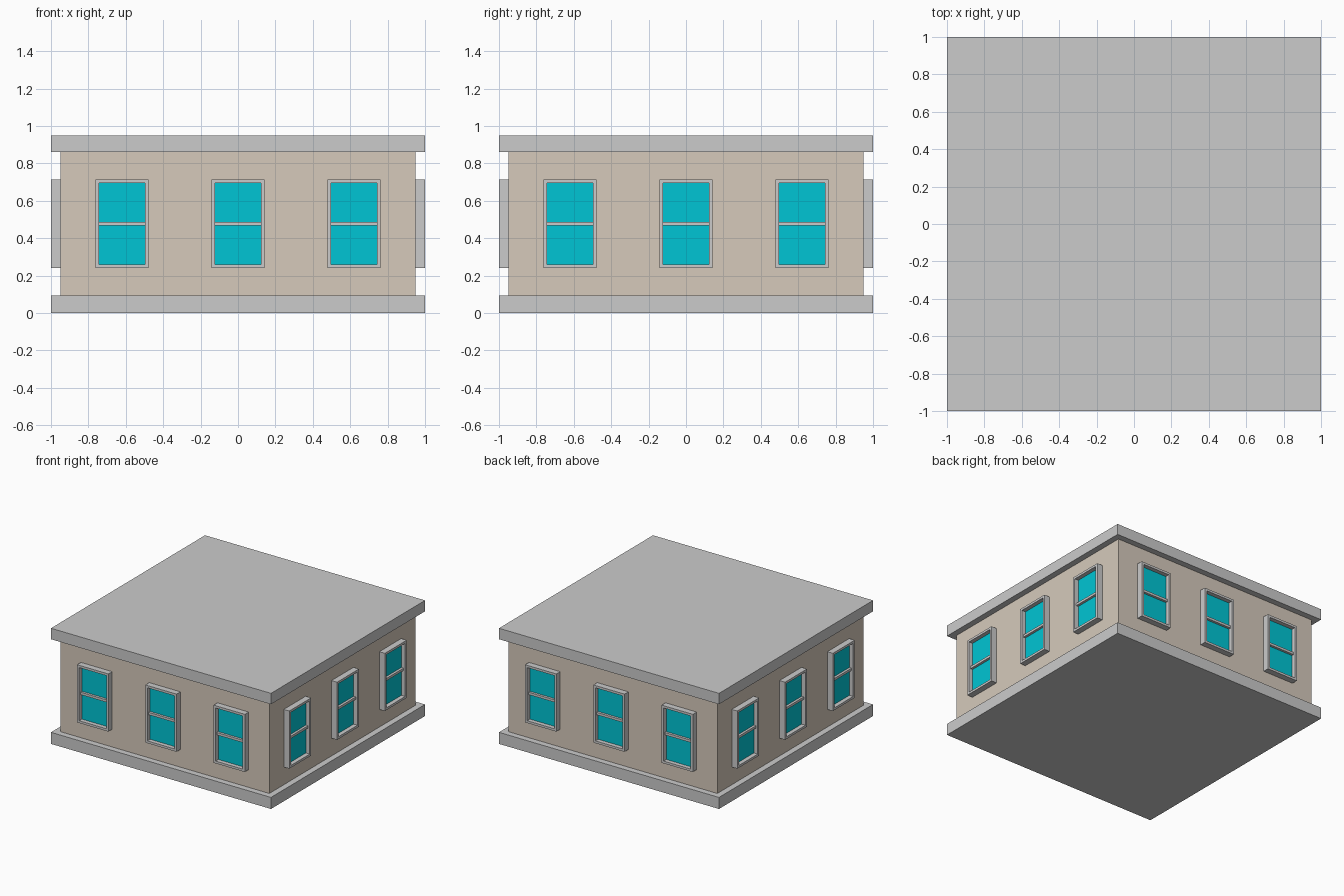
import bpy, bmesh
from math import pi
from mathutils import Matrix, Vector

if "Cube" in bpy.data.objects:
    bpy.data.objects.remove(bpy.data.objects["Cube"])


def material(name, color):
    m = bpy.data.materials.new(name)
    m.diffuse_color = (*color, 1)
    m.use_nodes = True
    m.node_tree.nodes["Principled BSDF"].inputs["Base Color"].default_value = m.diffuse_color
    return m


def add_box(bm, lo, hi):
    lo, hi = Vector(lo), Vector(hi)
    mat = Matrix.Translation((lo + hi) / 2) @ Matrix.Diagonal((*(hi - lo), 1))
    bmesh.ops.create_cube(bm, size=1, matrix=mat)


def finish(name, bm, mat=None, turn=0):
    me = bpy.data.meshes.new(name)
    bm.to_mesh(me)
    bm.free()
    ob = bpy.data.objects.new(name, me)
    ob.rotation_euler.z = turn
    bpy.context.collection.objects.link(ob)
    if mat:
        me.materials.append(mat)


def box(name, lo, hi, mat=None, turn=0):
    bm = bmesh.new()
    add_box(bm, lo, hi)
    finish(name, bm, mat, turn)


def window_frame(name, x, turn):
    # rectangular ring: outer and inner loops bridged front to back
    bm = bmesh.new()
    loops = []
    for w, z0, z1, y in ((0.142, 0.24, 0.714, WALL), (0.142, 0.24, 0.714, -1),
                         (0.123, 0.259, 0.695, -1), (0.123, 0.259, 0.695, WALL)):
        loops.append([bm.verts.new((x + sx * w, y, z)) for sx, z in
                      ((-1, z0), (1, z0), (1, z1), (-1, z1))])
    for a, b in zip(loops, loops[1:] + loops[:1]):
        for i in range(4):
            j = (i + 1) % 4
            bm.faces.new((a[i], a[j], b[j], b[i]))
    bmesh.ops.recalc_face_normals(bm, faces=bm.faces)
    finish(name, bm, None, turn)


WALL = -0.95
wall_mat = material("wall_tan", (0.67, 0.59, 0.50))
glass_mat = material("glass_teal", (0.0, 0.56, 0.66))

# Main slabs and wall block
box("base_slab", (-1, -1, 0), (1, 1, 0.095))
box("walls", (-0.95, -0.95, 0.095), (0.95, 0.95, 0.86), wall_mat)
box("roof_slab", (-1, -1, 0.86), (1, 1, 0.95))

# Three windows on each of the four sides
for side in range(4):
    turn = side * pi / 2
    for n, x in enumerate((-0.62, 0, 0.62)):
        tag = f"_{side + 1}_{n + 1}"
        window_frame("window_frame" + tag, x, turn)
        box("window_bar" + tag, (x - 0.123, -0.985, 0.468), (x + 0.123, WALL, 0.488), None, turn)
        box("window_glass" + tag, (x - 0.123, -0.965, 0.259), (x + 0.123, WALL, 0.695), glass_mat, turn)
